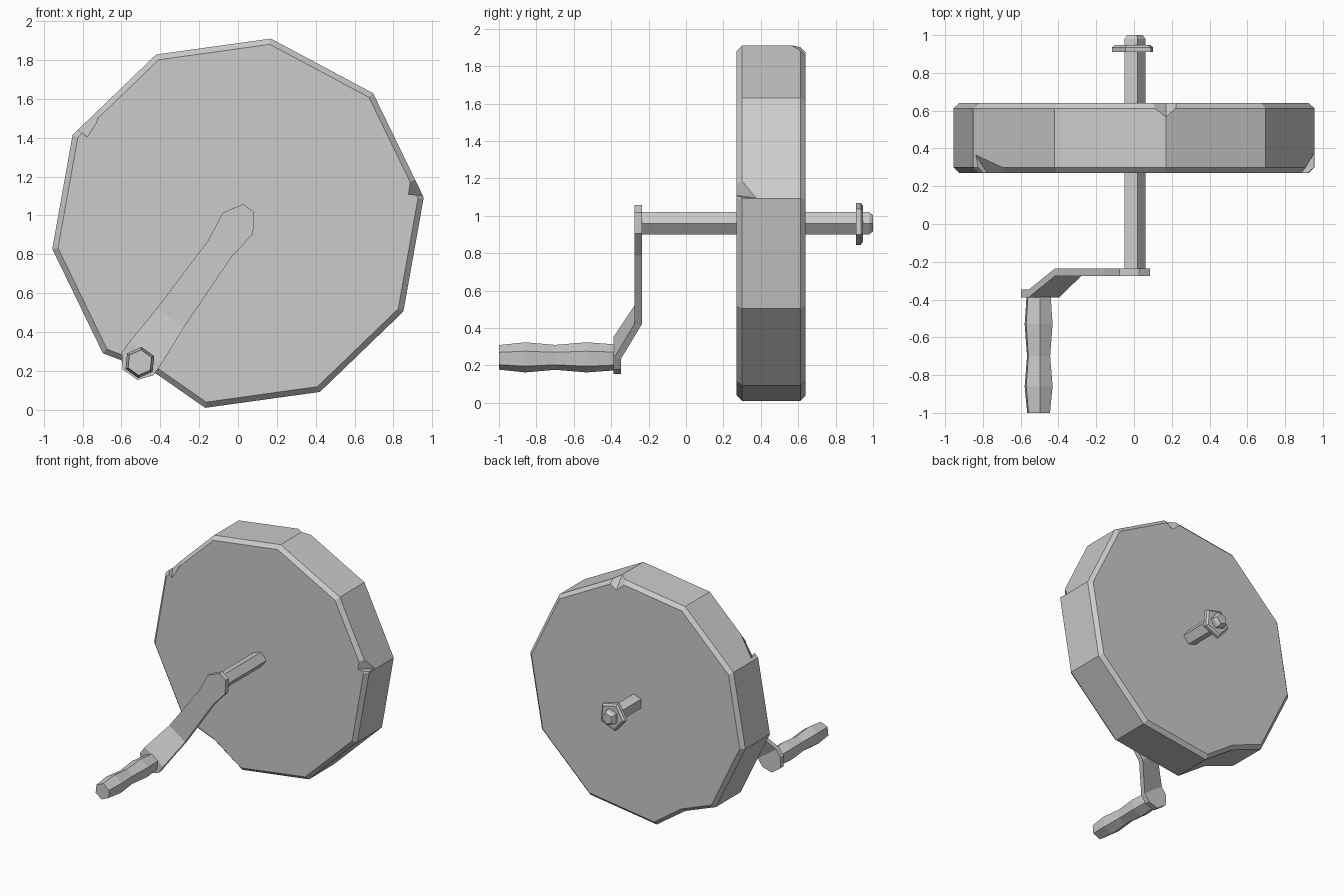
import bpy, bmesh, math
from mathutils import Vector

if "Cube" in bpy.data.objects:
    bpy.data.objects.remove(bpy.data.objects["Cube"])

CZ = 0.96  # axle height


def finish(name, bm):
    bmesh.ops.recalc_face_normals(bm, faces=bm.faces)
    me = bpy.data.meshes.new(name)
    bm.to_mesh(me)
    bm.free()
    ob = bpy.data.objects.new(name, me)
    bpy.context.collection.objects.link(ob)
    return ob


def loft(name, rings):
    """Closed solid through a row of equal-sized point rings."""
    bm = bmesh.new()
    vs = [[bm.verts.new(p) for p in r] for r in rings]
    n = len(rings[0])
    for a, b in zip(vs, vs[1:]):
        for i in range(n):
            j = (i + 1) % n
            bm.faces.new((a[i], a[j], b[j], b[i]))
    bm.faces.new(vs[0])
    bm.faces.new(vs[-1][::-1])
    return finish(name, bm)


def polygon(n, phase):
    angles = [math.radians(phase + 360 * i / n) for i in range(n)]
    return [(math.cos(a), math.sin(a)) for a in angles]


def turned(name, outline, stations, cx=0, cz=CZ):
    """Outline in xz, scaled by r at each (y, r) station."""
    return loft(name, [[(cx + r * x, y, cz + r * z) for x, z in outline]
                       for y, r in stations])


def chip(target, points):
    """Knock a convex chunk out of the target."""
    bm = bmesh.new()
    for p in points:
        bm.verts.new(p)
    bmesh.ops.convex_hull(bm, input=bm.verts)
    cutter = finish("chip_cutter", bm)
    cutter.hide_render = True
    mod = target.modifiers.new("chip", 'BOOLEAN')
    mod.operation = 'DIFFERENCE'
    mod.solver = 'EXACT'
    mod.object = cutter
    bpy.context.view_layer.objects.active = target
    bpy.ops.object.modifier_apply(modifier=mod.name)
    bpy.data.objects.remove(cutter)


# Grinding wheel: chamfered decagon with one dented side
R = 0.965
rim = polygon(10, 7.9)
rim.insert(7, (-0.42 / R, (0.185 - CZ) / R))
rim.sort(key=lambda p: math.atan2(p[1], p[0]))
wheel = turned("grinding_wheel", rim,
               [(0.27, R - 0.03), (0.30, R), (0.612, R), (0.64, R - 0.03)])

# Chips along the wheel edges
chip(wheel, [(0.89, 0.26, 1.25), (0.98, 0.41, 1.09),
             (0.87, 0.26, 1.11), (1.08, 0.15, 1.10)])
chip(wheel, [(-0.64, 0.29, 1.64), (-0.84, 0.37, 1.43),
             (-0.77, 0.26, 1.40), (-0.95, 0.15, 1.60)])
chip(wheel, [(0.07, 0.64, 1.90), (0.17, 0.56, 1.92), (0.17, 0.65, 1.80),
             (0.26, 0.64, 1.87), (0.17, 0.75, 2.05)])

# Axle and its end nut
turned("axle", polygon(5, 0),
       [(-0.25, 0.062), (0.98, 0.062), (1.0, 0.045)])
turned("axle_nut", polygon(5, 185),
       [(0.91, 0.118), (0.935, 0.118), (0.947, 0.10)])

# Crank arm: bent flat bar, stations of (distance, half width, front y)
along = Vector((-0.581, 0, -0.814))
across = Vector((0.814, 0, -0.581))
thick = Vector((0, 0.04, 0))
arm = [(-0.095, 0.035, -0.275), (0.0, 0.095, -0.275), (0.16, 0.074, -0.275),
       (0.60, 0.085, -0.275), (0.82, 0.10, -0.388), (0.89, 0.10, -0.388),
       (0.957, 0.047, -0.388)]
rings = []
for t, w, y in arm:
    c = Vector((0, y, CZ)) + along * t
    rings.append([c - across * w, c + across * w,
                  c + across * w + thick, c - across * w + thick])
loft("crank_arm", rings)

# Wavy six-sided hand grip
turned("hand_grip", polygon(6, 24),
       [(-1.0, 0.066), (-0.86, 0.081), (-0.70, 0.067), (-0.53, 0.081),
        (-0.37, 0.069)], cx=-0.505, cz=0.243)
